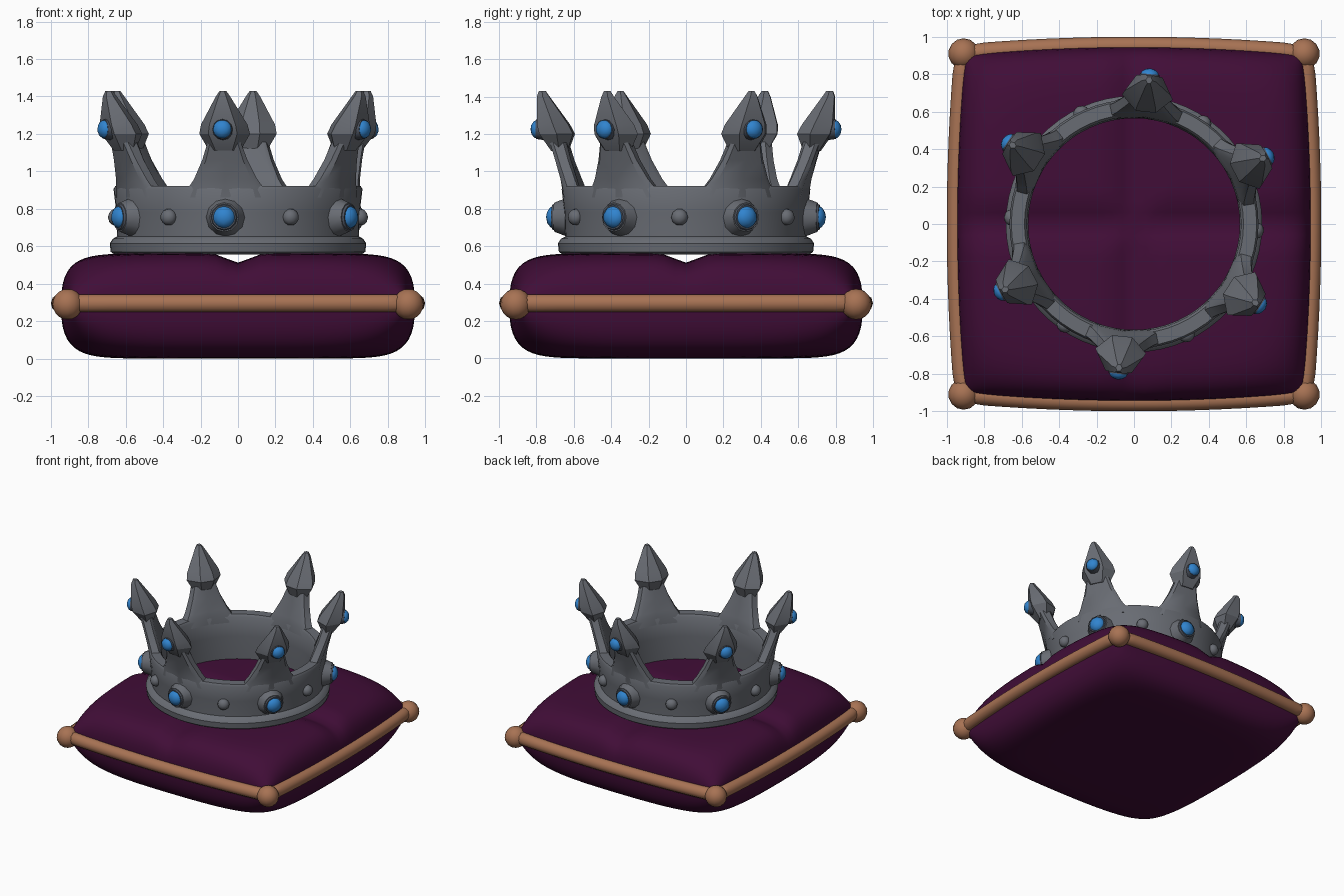
import bpy, bmesh, math
from mathutils import Matrix, Vector

if "Cube" in bpy.data.objects:
    bpy.data.objects.remove(bpy.data.objects["Cube"])

def material(name, rgb):
    m = bpy.data.materials.new(name)
    m.diffuse_color = (*rgb, 1)
    m.use_nodes = True
    m.node_tree.nodes["Principled BSDF"].inputs["Base Color"].default_value = m.diffuse_color
    return m

PURPLE = material("purple_velvet", (0.052, 0.004, 0.038))
TAN = material("tan_cord", (0.39, 0.17, 0.088))
GREY = material("grey_metal", (0.14, 0.15, 0.172))
DARK = material("dark_setting", (0.075, 0.088, 0.115))
BLUE = material("blue_gem", (0.03, 0.23, 0.62))

def finish(bm, name, mat, angle=40):
    bmesh.ops.recalc_face_normals(bm, faces=bm.faces[:])
    me = bpy.data.meshes.new(name)
    bm.to_mesh(me)
    bm.free()
    ob = bpy.data.objects.new(name, me)
    bpy.context.collection.objects.link(ob)
    me.materials.append(mat)
    bpy.ops.object.select_all(action='DESELECT')
    ob.select_set(True)
    bpy.context.view_layer.objects.active = ob
    bpy.ops.object.shade_smooth_by_angle(angle=math.radians(angle))
    return ob

def loft(bm, rings, cap=True, closed=False):
    rows = [[bm.verts.new(p) for p in r] for r in rings]
    n = len(rows[0])
    pairs = list(zip(rows, rows[1:])) + ([(rows[-1], rows[0])] if closed else [])
    for a, b in pairs:
        for i in range(n):
            j = (i + 1) % n
            bm.faces.new((a[i], a[j], b[j], b[i]))
    if cap:
        bm.faces.new(rows[0])
        bm.faces.new(rows[-1])

def polar(r, a, z):
    return (r * math.cos(a), r * math.sin(a), z)

# Cushion: puffed square with pinched corners and crossed creases on top
SEAM = 0.29
def puff(u):
    return max(0, 1 - abs(u) ** 10) ** 0.36

N = 48
bm = bmesh.new()
s = [math.sin(math.pi / 2 * (2 * i / N - 1)) for i in range(N + 1)]
for side in (1, -1):
    grid = []
    for u in s:
        row = []
        for v in s:
            x = 0.945 * u * (1 - 0.045 * v * v)
            y = 0.945 * v * (1 - 0.045 * u * u)
            h = puff(u) * puff(v) * (1 - 0.45 * (u * v) ** 4)
            z = SEAM + side * h * (0.272 if side > 0 else SEAM)
            if side > 0:
                z -= 0.05 * h * max(math.exp(-(x / 0.08) ** 2), math.exp(-(y / 0.08) ** 2))
            row.append(bm.verts.new((x, y, z)))
        grid.append(row)
    for i in range(N):
        for j in range(N):
            bm.faces.new((grid[i][j], grid[i + 1][j], grid[i + 1][j + 1], grid[i][j + 1]))
bmesh.ops.remove_doubles(bm, verts=bm.verts[:], dist=0.0005)
finish(bm, "cushion", PURPLE, 60)

# Cord around the seam, bowed out along each side
path = []
for k in range(4):
    rot = Matrix.Rotation(k * math.pi / 2, 3, 'Z')
    for i in range(16):
        v = -1 + i / 8
        path.append(rot @ Vector((0.95 - 0.04 * v * v, 0.91 * v, SEAM + 0.005)))
bm = bmesh.new()
rings = []
for i, p in enumerate(path):
    t = (path[(i + 1) % len(path)] - path[i - 1]).normalized()
    side = t.cross(Vector((0, 0, 1)))
    rings.append([p + 0.05 * (side * math.cos(a) + Vector((0, 0, math.sin(a))))
                  for a in (math.tau * j / 10 for j in range(10))])
loft(bm, rings, cap=False, closed=True)
finish(bm, "cushion_cord", TAN, 50)

# Corner knobs
bm = bmesh.new()
for x in (-1, 1):
    for y in (-1, 1):
        bmesh.ops.create_uvsphere(bm, u_segments=14, v_segments=10, radius=0.082,
                                  matrix=Matrix.Translation((x * 0.91, y * 0.91, SEAM)))
finish(bm, "corner_knobs", TAN, 50)

# Crown band with a rolled lower rim
profile = [(0.57, 0.555), (0.66, 0.555), (0.68, 0.57), (0.685, 0.615), (0.668, 0.64),
           (0.645, 0.652), (0.65, 0.78), (0.665, 0.905), (0.655, 0.922), (0.585, 0.922),
           (0.572, 0.905), (0.565, 0.75)]
bm = bmesh.new()
loft(bm, [[polar(r, math.tau * i / 60, z) for r, z in profile] for i in range(60)],
     cap=False, closed=True)
finish(bm, "crown_band", GREY, 40)

# Six leaning points with arrow-shaped heads
ANGLES = [math.radians(a) for a in (27, 84, 147, 207, 264, 327)]
STEM = [(0.86, 0.57, 0.662, 0.235), (0.92, 0.575, 0.668, 0.205), (0.96, 0.585, 0.675, 0.175),
        (1.06, 0.615, 0.70, 0.125), (1.16, 0.64, 0.73, 0.09)]
HEAD = [(1.11, 0.635, 0.722, 0.09), (1.20, 0.605, 0.785, 0.155), (1.25, 0.63, 0.797, 0.14),
        (1.40, 0.735, 0.80, 0.04), (1.43, 0.755, 0.79, 0.018)]
STEM_SHAPE = [(-1, 0.8), (-0.8, 1), (0, 1), (0.8, 1), (1, 0.8),
              (1, 0.2), (0.8, 0), (0, 0), (-0.8, 0), (-1, 0.2)]
HEAD_SHAPE = [(-1, 0.5), (-0.5, 1), (0.5, 1), (1, 0.5), (0.45, 0), (-0.45, 0)]

def point_part(bm, a, sections, shape):
    loft(bm, [[polar(ri + (ro - ri) * d, a + t * w / ro, z) for t, d in shape]
              for z, ri, ro, w in sections])

bm = bmesh.new()
for a in ANGLES:
    point_part(bm, a, STEM, STEM_SHAPE)
finish(bm, "crown_point_stems", GREY, 40)
bm = bmesh.new()
for a in ANGLES:
    point_part(bm, a, HEAD, HEAD_SHAPE)
finish(bm, "crown_point_heads", GREY, 25)

# Settings, gems and studs, all facing outwards
def outward(r, a, z):
    return (Matrix.Translation(polar(r, a, z)) @ Matrix.Rotation(a, 4, 'Z')
            @ Matrix.Rotation(math.pi / 2, 4, 'Y'))

def discs(name, mat, angles, r, z, r1, r2, depth):
    bm = bmesh.new()
    for a in angles:
        bmesh.ops.create_cone(bm, cap_ends=True, segments=12, radius1=r1, radius2=r2,
                              depth=depth, matrix=outward(r, a, z))
    finish(bm, name, mat, 30)

def domes(name, mat, angles, r, z, size, flat):
    bm = bmesh.new()
    for a in angles:
        bmesh.ops.create_icosphere(bm, subdivisions=2, radius=size,
                                   matrix=outward(r, a, z) @ Matrix.Diagonal((1, 1, flat, 1)))
    finish(bm, name, mat, 30)

discs("band_settings", GREY, ANGLES, 0.672, 0.755, 0.105, 0.078, 0.07)
discs("band_setting_rims", DARK, ANGLES, 0.706, 0.755, 0.078, 0.066, 0.025)
domes("band_gems", BLUE, ANGLES, 0.706, 0.755, 0.062, 0.75)
discs("point_settings", DARK, ANGLES, 0.785, 1.225, 0.058, 0.052, 0.04)
domes("point_gems", BLUE, ANGLES, 0.797, 1.225, 0.052, 0.75)
mid = [(a + b) / 2 for a, b in zip(ANGLES, ANGLES[1:] + [ANGLES[0] + math.tau])]
domes("band_studs", GREY, mid, 0.655, 0.755, 0.045, 0.9)
